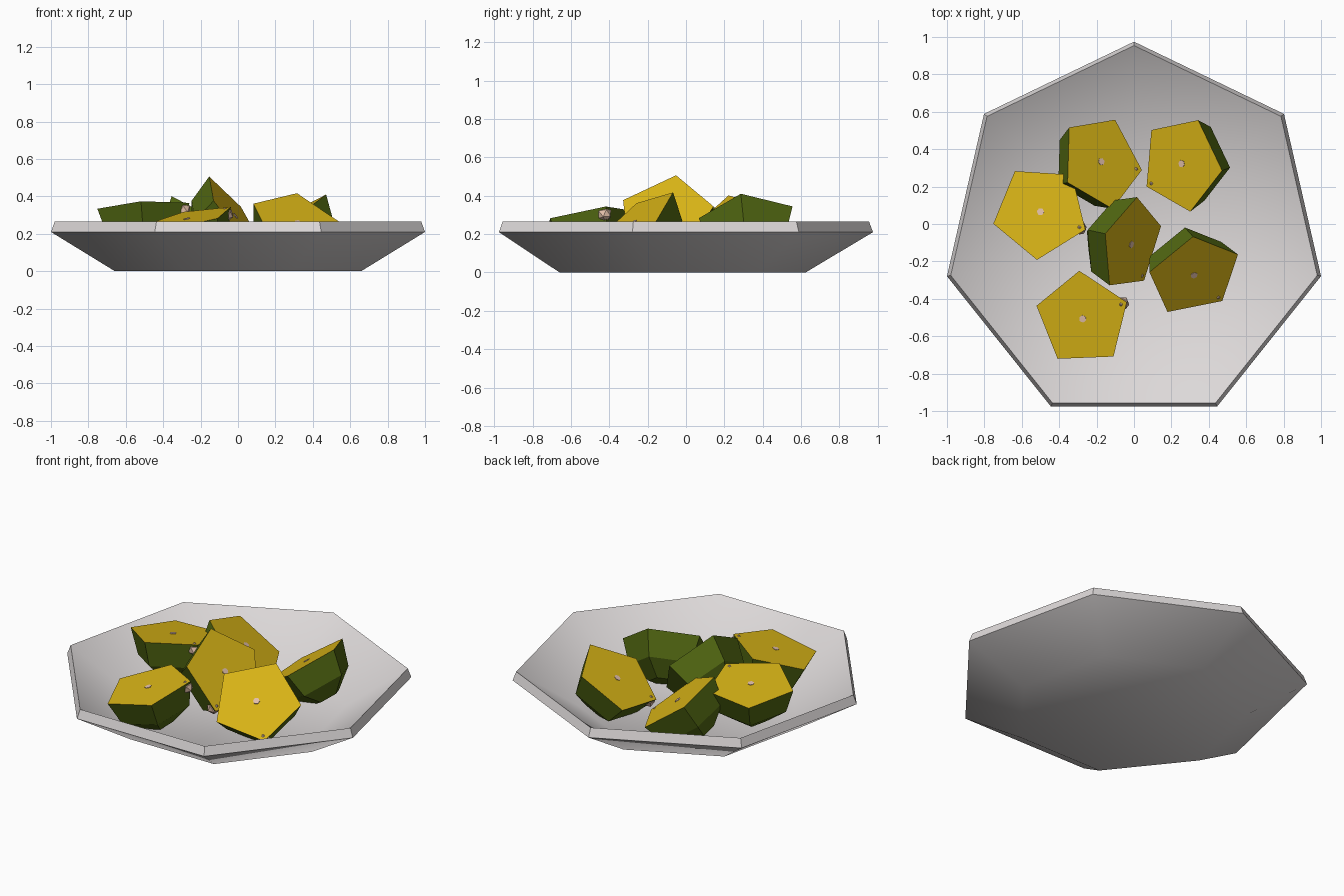
import bpy, bmesh, math
from mathutils import Vector, Matrix

if "Cube" in bpy.data.objects:
    bpy.data.objects.remove(bpy.data.objects["Cube"])


def material(name, rgb):
    m = bpy.data.materials.new(name)
    m.diffuse_color = (*rgb, 1)
    m.use_nodes = True
    m.node_tree.nodes["Principled BSDF"].inputs["Base Color"].default_value = m.diffuse_color
    return m


PLATE = material("plate_white", (0.72, 0.69, 0.69))
FLESH = material("fruit_yellow", (0.68, 0.45, 0.008))
RIND = material("rind_green", (0.085, 0.14, 0.006))
PITH = material("pith_pink", (0.76, 0.52, 0.40))


def loft(bm, profile, sides, start):
    """Stack rings of (radius, z) and close both ends; returns last cap."""
    rings = []
    for r, z in profile:
        rings.append([bm.verts.new((r * math.cos(start + math.tau * i / sides),
                                    r * math.sin(start + math.tau * i / sides), z))
                      for i in range(sides)])
    for a, b in zip(rings, rings[1:]):
        for i in range(sides):
            j = (i + 1) % sides
            bm.faces.new((a[i], a[j], b[j], b[i]))
    bm.faces.new(rings[0][::-1])
    return bm.faces.new(rings[-1])


def finish(bm, name, mats):
    bmesh.ops.recalc_face_normals(bm, faces=bm.faces)
    me = bpy.data.meshes.new(name)
    bm.to_mesh(me)
    bm.free()
    for m in mats:
        me.materials.append(m)
    ob = bpy.data.objects.new(name, me)
    bpy.context.collection.objects.link(ob)
    return ob


# Seven-sided plate: underside, slanted rim, hollow inside
bm = bmesh.new()
loft(bm, [(0.675, 0), (1.0257, 0.21), (1.005, 0.265), (0.65, 0.04)], 7, math.pi / 2)
plate = finish(bm, "plate", [PLATE])
plate.location.y = -0.051
bpy.context.view_layer.objects.active = plate
plate.select_set(True)
bpy.ops.object.shade_smooth_by_angle(angle=math.radians(45))

# Fruit halves: cut-face centre, slope of the cut (dz/dx, dz/dy), direction of stem corner
R = 0.26
HALVES = [
    ((-0.175, 0.333, 0.25), (-0.68, -0.26), (0.22, -0.045)),
    ((0.255, 0.322, 0.27), (0.66, 0.07), (-0.185, -0.12)),
    ((-0.50, 0.065, 0.339), (0.055, -0.14), (0.24, -0.095)),
    ((0.321, -0.274, 0.259), (-0.376, 0.756), (0.149, -0.136)),
    ((-0.274, -0.507, 0.28), (0.21, 0.16), (0.225, 0.085)),
    ((-0.014, -0.11, 0.295), (-1.364, 0.354), (0.074, -0.21)),
]
for n, (centre, (gx, gy), (dx, dy)) in enumerate(HALVES, 1):
    zax = Vector((-gx, -gy, 1)).normalized()
    xax = Vector((dx, dy, gx * dx + gy * dy)).normalized()
    yax = zax.cross(xax)
    frame = Matrix((xax, yax, zax)).transposed().to_4x4()
    frame.translation = centre

    # Five-sided half dome with yellow cut face
    bm = bmesh.new()
    cut = loft(bm, [(0.085, -0.243), (0.21, -0.153), (R, 0)], 5, 0)
    for f in bm.faces:
        f.material_index = 1
    cut.material_index = 0
    finish(bm, f"fruit_half_{n}", [FLESH, RIND]).matrix_world = frame

    # Small pith spot in the middle of the cut
    bm = bmesh.new()
    loft(bm, [(0.02, -0.002), (0.02, 0.003)], 6, 0.3)
    finish(bm, f"pith_spot_{n}", [PITH]).matrix_world = frame

    # Stem tip at one corner, just breaking the surface
    bm = bmesh.new()
    bmesh.ops.create_icosphere(bm, subdivisions=1, radius=0.04)
    bmesh.ops.translate(bm, verts=bm.verts, vec=(R - 0.035, 0, -0.034))
    finish(bm, f"stem_tip_{n}", [PITH]).matrix_world = frame
